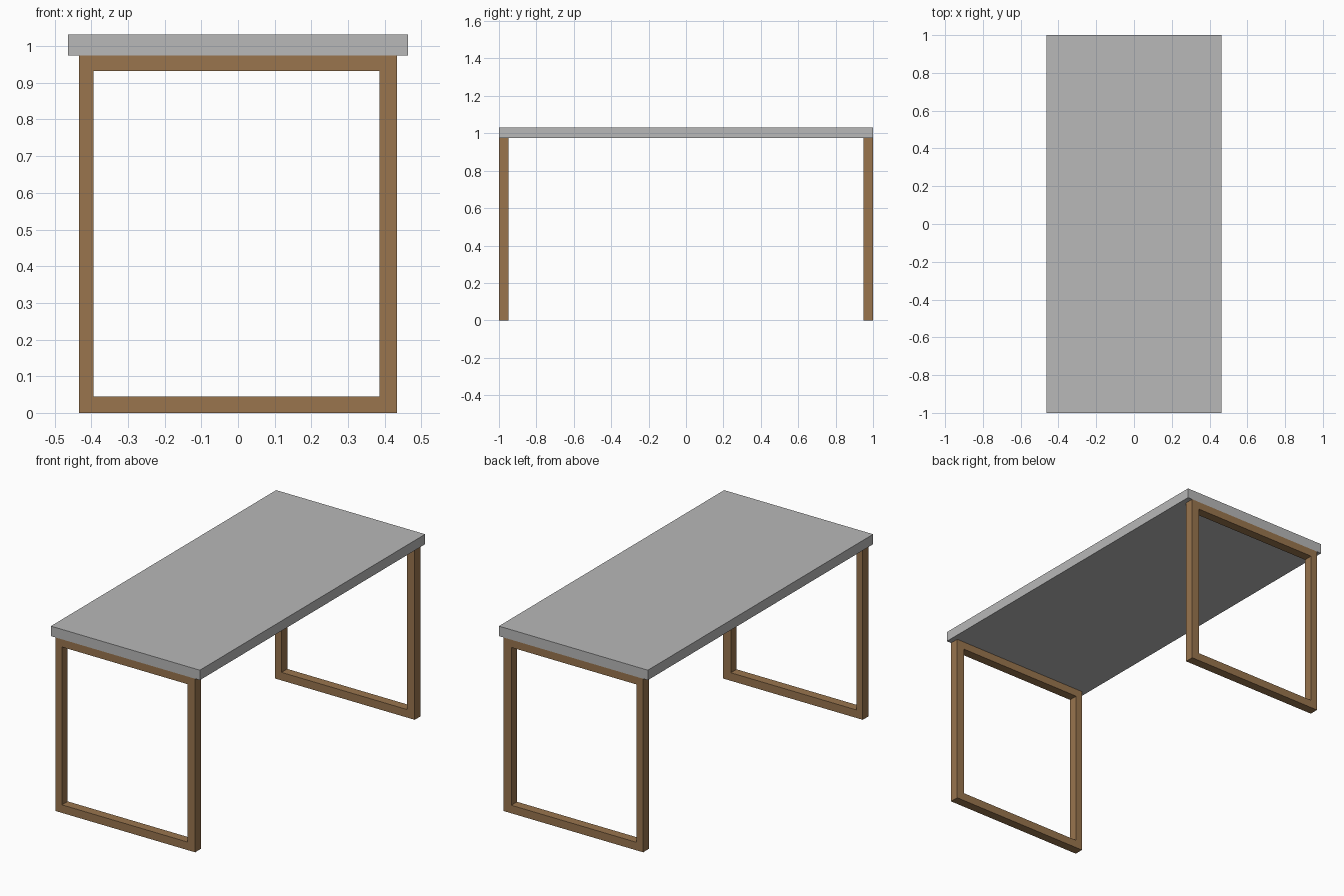
import bpy, bmesh

if "Cube" in bpy.data.objects:
    bpy.data.objects.remove(bpy.data.objects["Cube"])


def material(name, rgb):
    m = bpy.data.materials.new(name)
    m.diffuse_color = (*rgb, 1.0)
    m.use_nodes = True
    m.node_tree.nodes["Principled BSDF"].inputs["Base Color"].default_value = m.diffuse_color
    return m


wood = material("brown wood", (0.319, 0.178, 0.076))
grey = material("light grey", (0.479, 0.479, 0.479))


def add_object(name, bm, mat):
    bmesh.ops.recalc_face_normals(bm, faces=bm.faces)
    mesh = bpy.data.meshes.new(name)
    bm.to_mesh(mesh)
    bm.free()
    mesh.materials.append(mat)
    obj = bpy.data.objects.new(name, mesh)
    bpy.context.collection.objects.link(obj)
    return obj


def rectangle(bm, x0, x1, z0, z1, y):
    return [bm.verts.new(p) for p in
            ((x0, y, z0), (x1, y, z0), (x1, y, z1), (x0, y, z1))]


def extrude_y(bm, depth):
    r = bmesh.ops.extrude_face_region(bm, geom=bm.faces[:])
    moved = [v for v in r["geom"] if isinstance(v, bmesh.types.BMVert)]
    bmesh.ops.translate(bm, verts=moved, vec=(0, depth, 0))


# tabletop slab
bm = bmesh.new()
bm.faces.new(rectangle(bm, -0.463, 0.463, 0.975, 1.031, -1.0))
extrude_y(bm, 2.0)
add_object("tabletop", bm, grey)

# rectangular loop legs, one at each end
for name, y in (("front_leg_frame", -1.0), ("back_leg_frame", 0.949)):
    bm = bmesh.new()
    outer = rectangle(bm, -0.434, 0.434, 0.0, 0.975, y)
    inner = rectangle(bm, -0.394, 0.386, 0.045, 0.932, y)
    for i in range(4):
        j = (i + 1) % 4
        bm.faces.new((outer[i], outer[j], inner[j], inner[i]))
    extrude_y(bm, 0.051)
    add_object(name, bm, wood)
